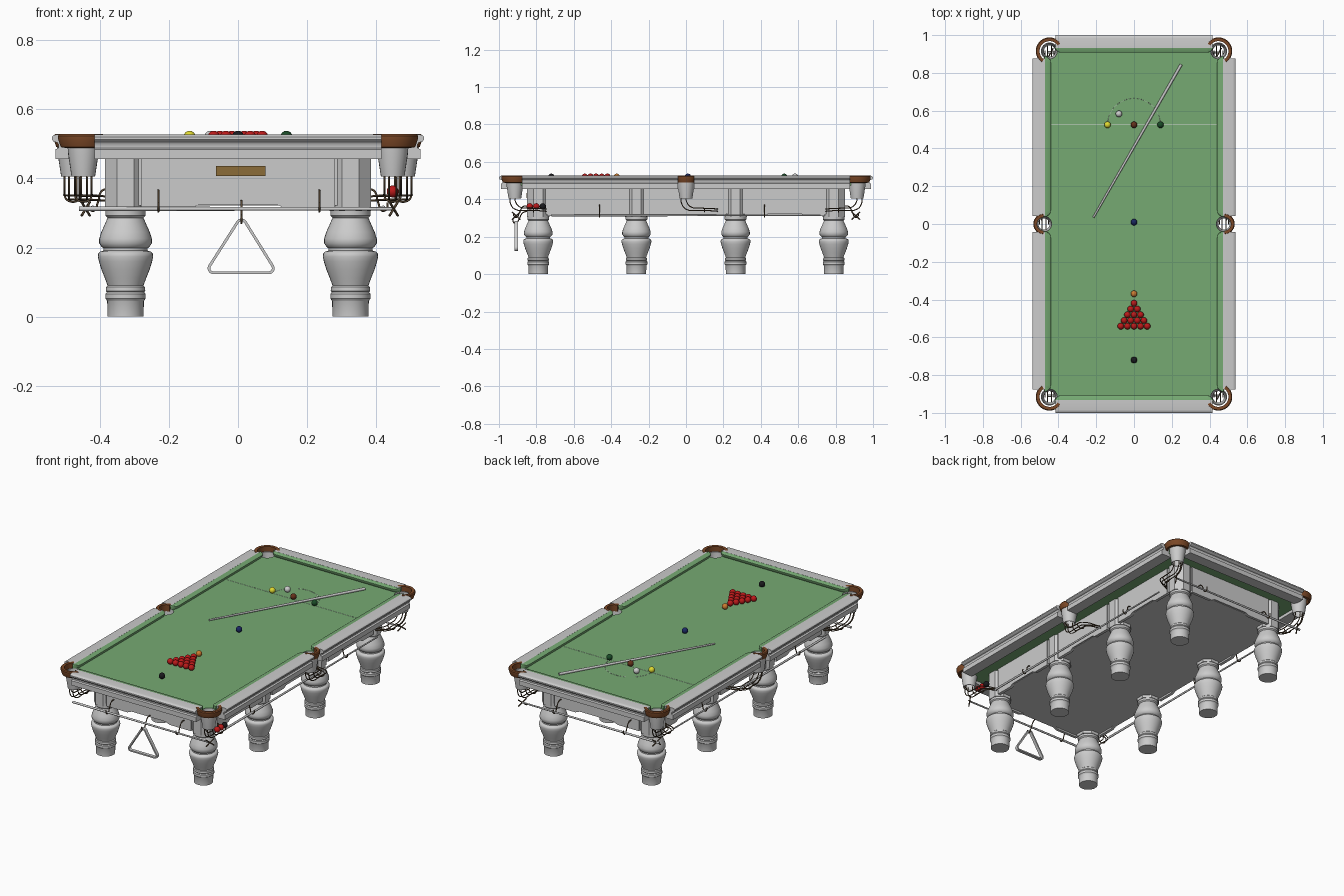
import bpy, bmesh, math
from math import sin, cos, pi, radians
from mathutils import Vector

if "Cube" in bpy.data.objects:
    bpy.data.objects.remove(bpy.data.objects["Cube"])

def material(name, r, g, b):
    m = bpy.data.materials.new(name)
    m.diffuse_color = (r, g, b, 1)
    m.use_nodes = True
    m.node_tree.nodes["Principled BSDF"].inputs["Base Color"].default_value = m.diffuse_color
    return m

GREEN = material("cloth_green", .18, .40, .17)
BROWN = material("leather_brown", .20, .065, .02)
BRASS = material("brass", .26, .15, .04)
WIRE = material("dark_brass", .10, .065, .035)
CUP = material("pale_grey", .6, .6, .6)
WHITE = material("white", .8, .8, .8)

def add(name, mesh, mat=None, loc=(0, 0, 0)):
    o = bpy.data.objects.new(name, mesh)
    o.location = loc
    bpy.context.collection.objects.link(o)
    if mat and not mesh.materials:
        mesh.materials.append(mat)
    return o

def loft(name, loops, mat=None, wrap=False, loc=(0, 0, 0)):
    """Skin a list of closed loops; cap the ends, or wrap last to first."""
    bm = bmesh.new()
    rows = [[bm.verts.new(p) for p in lp] for lp in loops]
    n = len(rows[0])
    pairs = list(zip(rows, rows[1:])) + ([(rows[-1], rows[0])] if wrap else [])
    for a, b in pairs:
        for i in range(n):
            j = (i + 1) % n
            bm.faces.new((a[i], a[j], b[j], b[i]))
    if not wrap:
        bm.faces.new(rows[0])
        bm.faces.new(rows[-1])
    bmesh.ops.recalc_face_normals(bm, faces=bm.faces)
    me = bpy.data.meshes.new(name)
    bm.to_mesh(me)
    bm.free()
    return add(name, me, mat, loc)

def circle(r, z, n=32, turn=0):
    return [(r * cos(2 * pi * i / n + turn), r * sin(2 * pi * i / n + turn), z) for i in range(n)]

def wire(name, pts, r, mat=None, smooth=True, radii=None):
    c = bpy.data.curves.new(name, 'CURVE')
    c.dimensions = '3D'
    c.bevel_depth, c.bevel_resolution, c.use_fill_caps = r, 2, True
    c.resolution_u = 5
    if smooth:
        s = c.splines.new('BEZIER')
        s.bezier_points.add(len(pts) - 1)
        for p, q in zip(s.bezier_points, pts):
            p.co = q
            p.handle_left_type = p.handle_right_type = 'AUTO'
    else:
        s = c.splines.new('POLY')
        s.points.add(len(pts) - 1)
        for i, q in enumerate(pts):
            s.points[i].co = (*q, 1)
            s.points[i].radius = radii[i] if radii else 1
    return add(name, c, mat)

def outline(x, y, c, z):
    return [(x, -y + c, z), (x, y - c, z), (x - c, y, z), (-x + c, y, z),
            (-x, y - c, z), (-x, -y + c, z), (-x + c, -y, z), (x - c, -y, z)]

# turned legs with octagonal blocks above
leg_profile = [(.052, 0), (.053, .045), (.054, .047), (.058, .052), (.058, .066), (.054, .071), (.057, .075),
               (.056, .086), (.052, .09), (.06, .112), (.07, .137), (.077, .16), (.08, .174), (.079, .182),
               (.074, .188), (.064, .191), (.064, .198), (.069, .202), (.076, .212), (.076, .226),
               (.07, .245), (.061, .265), (.055, .279), (.052, .286), (.058, .292), (.058, .31)]
leg = loft("leg", [circle(r, z) for r, z in leg_profile])
block = loft("leg_block", [circle(.065, z, 8, pi / 8) for z in (.305, .478)])
spots = [(sx * .325, y) for sx in (-1, 1) for y in (-.79, -.265, .265, .79)]
for i, (x, y) in enumerate(spots):
    l, b = (leg, block) if i == 0 else (add("leg", leg.data), add("leg_block", block.data))
    l.location = b.location = (x, y, 0)

# body and apron panels with shallow arched lower edges
loft("body", [outline(.372, .838, .05, z) for z in (.322, .478)])
def arch(h):
    return [(-h, .312), (-h * .5, .312), (-h * .4, .324), (h * .4, .324), (h * .5, .312), (h, .312), (h, .478), (-h, .478)]
for s in (-1, 1):
    loft("end_panel", [[(u, s * d, z) for u, z in arch(.28)] for d in (.83, .847)])
    for c in (-.5275, 0, .5275):
        loft("side_panel", [[(s * d, c + u, z) for u, z in arch(.215)] for d in (.362, .38)])

# name-free brass plate
loft("plate", [[(u, y, z) for u, z in ((-.063, .407), (.08, .407), (.08, .435), (-.063, .435))] for y in (-.845, -.853)], BRASS)

# cloth covered bed with pocket holes
pockets = [(sx * .447, sy * .915, sx, sy) for sx in (-1, 1) for sy in (-1, 1)]
pockets += [(sx * .477, 0, sx, 0) for sx in (-1, 1)]
bed = loft("cloth_bed", [outline(.476, .938, .004, z) for z in (.474, .503)], GREEN)
for x, y, sx, sy in pockets:
    cutter = loft("pocket_cutter", [circle(.042, .4), circle(.042, .6)], loc=(x, y, 0))
    cutter.hide_render = True
    cutter.hide_set(True)
    cutter.display_type = 'WIRE'
    m = bed.modifiers.new("pocket", 'BOOLEAN')
    m.operation, m.object, m.solver = 'DIFFERENCE', cutter, 'EXACT'

# wooden rails and cloth cushions
rail = [(.47, .495), (.47, .527), (.522, .527), (.532, .525), (.538, .519), (.538, .512), (.533, .506),
        (.522, .503), (.518, .497), (.518, .488), (.527, .484), (.527, .456), (.46, .456), (.46, .48)]
def cushion(k, off):
    b, n = .474 + off, .4735 - .033 * k + off
    return [(b, .527), (n + .004, .525), (n, .522), (n, .517), (n + .009 * k, .503), (b, .502)]
def taper(a, b):
    e = [(0, 0), (.004, .35), (.012, .7), (.022, .92), (.036, 1)]
    return [(a + t, k) for t, k in e] + [(b - t, k) for t, k in reversed(e)]
for s in (-1, 1):
    loft("end_rail", [[(x, s * (d + .462), z) for d, z in rail] for x in (-.415, .415)])
    loft("end_cushion", [[(x, s * d, z) for d, z in cushion(k, .467)] for x, k in taper(-.422, .422)], GREEN)
    for t in (-1, 1):
        loft("side_rail", [[(s * d, t * y, z) for d, z in rail] for y in (.043, .876)])
        loft("side_cushion", [[(s * d, t * y, z) for d, z in cushion(k, 0)] for y, k in taper(.036, .89)], GREEN)

# pockets: leather collar, open cup and ball return wires
for x, y, sx, sy in pockets:
    R = .073 if sy else .056
    mid = math.atan2(sy, sx)
    sec = [(R - .02, .527), (R - .004, .528), (R, .523), (R, .513), (R - .008, .49), (R - .02, .488)]
    span = radians(100 if sy else 88)
    angs = [mid + span * (i / 10 - 1) for i in range(21)]
    loft("pocket_collar", [[(x + r * cos(a), y + r * sin(a), z) for r, z in sec] for a in angs], BROWN)
    loft("pocket_cup", [circle(r, z, 24) for r, z in ((.046, .5), (.044, .47), (.034, .405), (.030, .405), (.039, .47), (.041, .5))],
         CUP, True, (x, y, 0))
    d = -sy if sy else 1
    for dx, back, dz in ((-.024, 0, .006), (.024, 0, .006), (-.011, .026, -.006), (.011, .026, -.006)):
        y0 = y - d * back
        wire("ball_return", [(x + dx, y0, .42), (x + dx, y0 + d * .002, .385 + dz), (x + dx, y0 + d * .025, .354 + dz),
             (x + dx, y + d * .08, .347 + dz), (x + dx - sx * .005, y + d * .13, .345 + dz),
             (sx * .385, y + d * .168, .342 + dz)], .0028, WIRE)
    wire("return_hoop", [(x + .024 * cos(a), y + d * .1, .352 + .02 * sin(a)) for a in [pi + i * pi / 8 for i in range(9)]], .0028, WIRE)

# balls
bm = bmesh.new()
bmesh.ops.create_uvsphere(bm, u_segments=24, v_segments=14, radius=.0172)
ball_mesh = bpy.data.meshes.new("ball")
bm.to_mesh(ball_mesh)
bm.free()
def balls(name, rgb, places):
    me = ball_mesh.copy()
    me.materials.append(material(name, *rgb))
    for p in places:
        add(name, me, loc=p if len(p) == 3 else (*p, .5202))
reds = [((i - r / 2) * .035, -.42 - r * .0303) for r in range(5) for i in range(r + 1)]
balls("red_ball", (.5, .01, .01), reds + [(.447, -.835, .362), (.447, -.8, .362)])
balls("black_ball", (.01, .01, .012), [(0, -.72), (.447, -.765, .362)])
balls("yellow_ball", (.75, .7, .03), [(-.14, .525)])
balls("brown_ball", (.13, .03, .01), [(0, .525)])
balls("green_ball", (.01, .07, .02), [(.14, .525)])
balls("blue_ball", (.01, .02, .12), [(0, .01)])
balls("orange_ball", (.6, .2, .03), [(0, -.37)])
balls("white_ball", (.8, .8, .8), [(-.08, .583)])

# cloth markings
wire("baulk_line", [(-.44, .525, .503), (.44, .525, .503)], .0009, WHITE, False)
wire("baulk_arc", [(.14 * cos(i * pi / 24), .525 + .14 * sin(i * pi / 24), .503) for i in range(25)], .0009, WHITE, False)

# cue on the table
wire("cue", [(.25, .845, .512), (-.215, .035, .509)], .008, None, False, [1, .65])

# hanging rests, cues and hooks around the skirt
def cross(x, y, z):
    for s in (-1, 1):
        wire("rest_head", [(x - .012, y - .022, z - s * .02), (x, y, z), (x + .012, y + .022, z + s * .02)], .0035, WIRE)
for s in (-1, 1):
    wire("end_rest", [(-.46, s * .908, .312), (.45, s * .908, .312)], .006, None, False, [1.1, .8])
    cross(.45, s * .908, .312)
    for x in (-.23, .235):
        wire("end_hook", [(x, s * .845, .365), (x, s * .87, .362), (x, s * .89, .33), (x, s * .905, .304),
                          (x, s * .921, .312), (x, s * .922, .33)], .003, WIRE)
    wire("side_cue", [(s * .42, -.72, .315), (s * .42, .72, .315)], .006, None, False, [1.1, .7])
    for y in (-.463, .42):
        wire("side_hook", [(s * .38, y, .37), (s * .395, y, .362), (s * .405, y, .33), (s * .418, y, .306),
                           (s * .431, y, .314), (s * .432, y, .33)], .003, WIRE)
cross(-.44, .908, .312)

# hanging ball triangle
def triangle(r, y):
    pts = []
    for cx, cz, a0 in ((.01, .267, 30), (-.071, .14, 150), (.089, .14, 270)):
        for i in range(7):
            a = radians(a0 + i * 20)
            pts.append((cx + r * cos(a), y, cz + r * sin(a)))
    return pts
loft("triangle_frame", [triangle(.017, -.918), triangle(.017, -.898), triangle(.009, -.898), triangle(.009, -.918)], wrap=True)
wire("triangle_hook", [(.01, -.845, .335), (.01, -.87, .33), (.01, -.895, .29), (.01, -.908, .271),
                       (.01, -.924, .28), (.01, -.926, .295)], .003, WIRE)

# smooth shading with sharp edges kept
for o in bpy.context.scene.objects:
    o.select_set(o.type == 'MESH' and not o.hide_render)
bpy.context.view_layer.objects.active = leg
bpy.ops.object.shade_smooth_by_angle(angle=radians(35))
